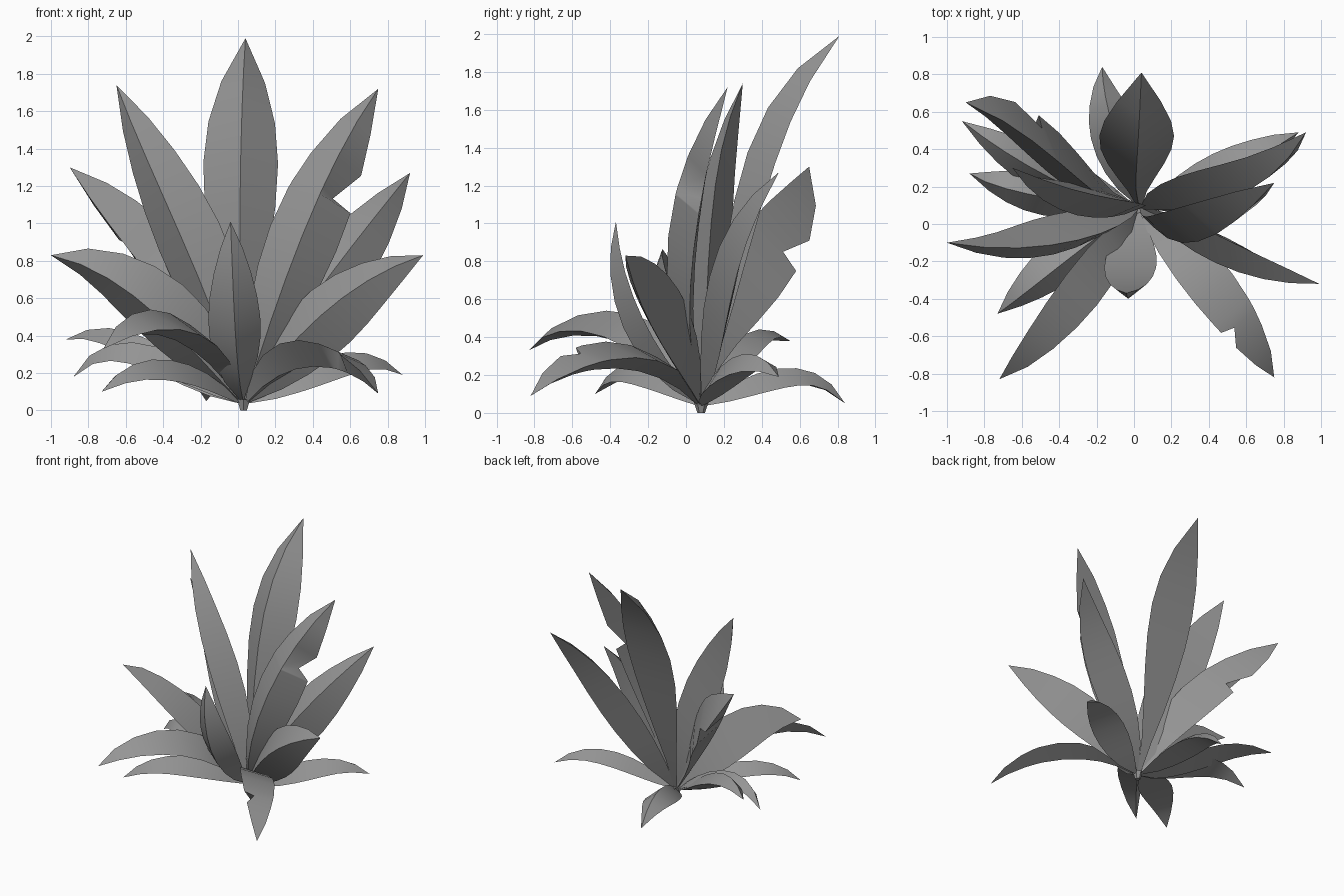
import bpy
import bmesh
import math
from mathutils import Vector

cube = bpy.data.objects.get("Cube")
if cube:
    bpy.data.objects.remove(cube, do_unlink=True)

# Single leaf colour
leaf_grey = bpy.data.materials.new("leaf_grey")
leaf_grey.use_nodes = True
GREY = (0.3, 0.3, 0.3, 1)
leaf_grey.diffuse_color = GREY
leaf_grey.node_tree.nodes["Principled BSDF"].inputs["Base Color"].default_value = GREY

ROOT = Vector((0.03, 0.08, 0.03))
FRONT = (0, -1, 0.2)
UPWARD = (0, -0.25, 1)
STATIONS = 8
RIDGE = 0.78


def rib_curve(points):
    """Smooth curve through the points, spaced by the distances between them."""
    knots = [0.0]
    for start, end in zip(points, points[1:]):
        knots.append(knots[-1] + (end - start).length)
    knots = [k / knots[-1] for k in knots]

    def position(t):
        result = Vector()
        for i, point in enumerate(points):
            weight = 1.0
            for j, knot in enumerate(knots):
                if j != i:
                    weight *= (t - knot) / (knots[i] - knot)
            result += point * weight
        return result
    return position


def add_leaf(name, lower, upper, tip, width, facing, skew=0.9, tear=None, torn_side=1):
    """Solid blade with a flat back; facing is the side its ridge points to."""
    heading = Vector(lower) - ROOT
    start = ROOT + heading.normalized() * 0.03
    position = rib_curve([start, Vector(lower), Vector(upper), Vector(tip)])
    facing = Vector(facing)

    # Stations along the rib, with a cut-in step where the blade is torn
    stations = [(i / STATIONS, 1.0) for i in range(STATIONS + 1)]
    if tear:
        stations += [(tear - 0.02, 1.0), (tear, 0.35)]
        stations.sort()

    bm = bmesh.new()
    rows = []
    for t, cut in stations:
        centre = position(t)
        if t == 1:
            rows.append([bm.verts.new(centre)] * 3)
            continue
        tangent = (position(t + 0.01) - position(t - 0.01)).normalized()
        side = tangent.cross(facing).normalized()
        ridge = side.cross(tangent).normalized()
        half = width / 2 * max(math.sin(math.pi * t ** skew), 0.04) ** 0.8
        row = []
        for sign in (-1, 0, 1):
            reach = half * (cut if sign == torn_side else 1) * sign
            drop = half * RIDGE * abs(sign)
            row.append(bm.verts.new(centre + side * reach - ridge * drop))
        rows.append(row)

    # Two ridged front faces and one flat back face per step
    for row, following in zip(rows, rows[1:]):
        for k in range(3):
            m = (k + 1) % 3
            corners = [row[k], row[m], following[m], following[k]]
            face = bm.faces.new(list(dict.fromkeys(corners)))
            face.smooth = True
        for k in range(3):
            bm.edges.get((row[k], following[k])).smooth = False
    bm.faces.new(rows[0])
    bmesh.ops.recalc_face_normals(bm, faces=bm.faces)

    mesh = bpy.data.meshes.new(name)
    bm.to_mesh(mesh)
    bm.free()
    mesh.materials.append(leaf_grey)
    leaf = bpy.data.objects.new(name, mesh)
    bpy.context.collection.objects.link(leaf)


# Tall upright leaves
add_leaf("tall_back_leaf", (0.01, 0.2, 0.8), (0.02, 0.41, 1.57), (0.04, 0.81, 1.99),
         0.4, FRONT, skew=1.4)
add_leaf("tall_right_leaf", (-0.27, 0.04, 0.85), (-0.49, 0.13, 1.35), (-0.65, 0.3, 1.74),
         0.37, (-0.3, -0.95, 0))
add_leaf("tall_left_leaf", (0.31, -0.1, 0.85), (0.52, 0, 1.33), (0.75, 0.22, 1.72),
         0.38, FRONT, skew=1.05, tear=0.65, torn_side=1)
add_leaf("short_front_leaf", (-0.01, -0.28, 0.35), (-0.03, -0.4, 0.75), (-0.04, -0.37, 1.01),
         0.28, FRONT)

# Slanted leaves at half height
add_leaf("middle_right_leaf", (-0.44, 0.26, 0.68), (-0.73, 0.52, 1.05), (-0.9, 0.65, 1.3),
         0.38, (-0.55, -0.65, -0.4), skew=1.15, tear=0.64, torn_side=-1)
add_leaf("middle_left_leaf", (0.4, 0.1, 0.6), (0.72, 0.25, 1.02), (0.92, 0.49, 1.27),
         0.36, (0.25, -0.77, 0.55))
add_leaf("lower_right_leaf", (-0.35, -0.14, 0.43), (-0.7, -0.18, 0.71), (-1, -0.1, 0.83),
         0.36, (-0.1, -0.9, -0.3))
add_leaf("lower_left_leaf", (0.38, -0.18, 0.45), (0.72, -0.3, 0.71), (0.99, -0.32, 0.83),
         0.36, (-0.1, -0.95, 0.25))

# Drooping leaves near the ground
add_leaf("low_front_right_leaf", (-0.2, -0.17, 0.29), (-0.48, -0.54, 0.41),
         (-0.72, -0.83, 0.33), 0.26, (-0.35, 0.3, -0.9))
add_leaf("low_right_leaf", (-0.25, -0.11, 0.24), (-0.52, -0.32, 0.26),
         (-0.73, -0.48, 0.1), 0.25, UPWARD)
add_leaf("low_front_left_leaf", (0.25, -0.18, 0.2), (0.53, -0.53, 0.22),
         (0.75, -0.82, 0.09), 0.27, (-0.3, -0.1, -0.9), tear=0.68, torn_side=-1)
add_leaf("low_back_right_leaf", (-0.35, 0.2, 0.31), (-0.68, 0.38, 0.44),
         (-0.92, 0.55, 0.38), 0.24, UPWARD)
add_leaf("low_side_leaf", (-0.33, 0.12, 0.3), (-0.65, 0.18, 0.36),
         (-0.88, 0.27, 0.18), 0.25, UPWARD)
add_leaf("low_back_left_leaf", (0.33, 0.17, 0.23), (0.66, 0.35, 0.31),
         (0.88, 0.49, 0.19), 0.25, UPWARD)
add_leaf("low_back_leaf", (-0.06, 0.33, 0.19), (-0.14, 0.62, 0.23),
         (-0.17, 0.84, 0.05), 0.25, (0, 0.1, 1))

# Small stem crown where the leaves meet
bpy.ops.mesh.primitive_cone_add(vertices=6, radius1=0.02, radius2=0.04, depth=0.06,
                                location=ROOT)
crown = bpy.context.object
crown.name = "stem_crown"
crown.data.materials.append(leaf_grey)
